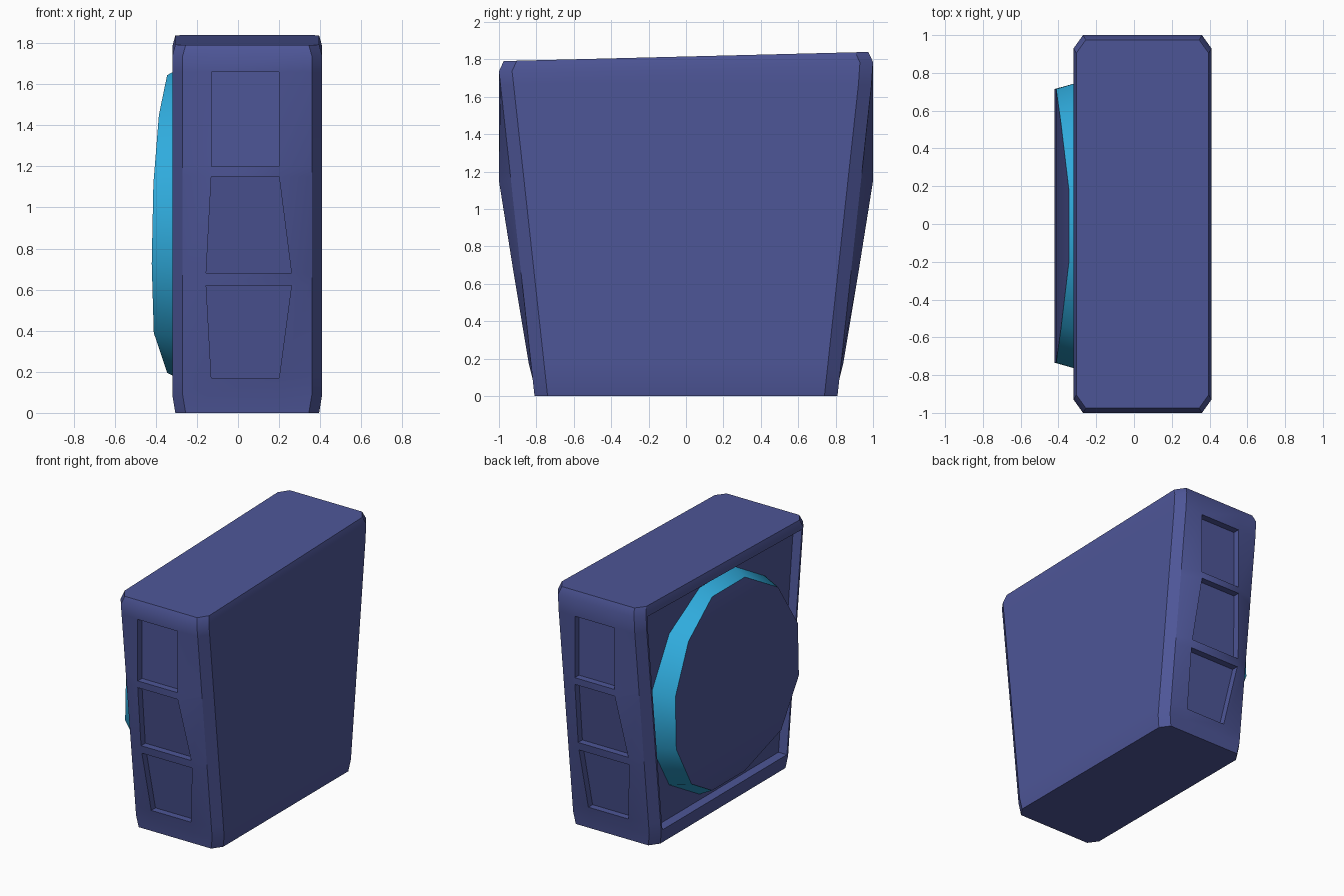
import bpy, bmesh, math

cube = bpy.data.objects.get("Cube")
if cube:
    bpy.data.objects.remove(cube, do_unlink=True)


def material(name, rgb):
    m = bpy.data.materials.new(name)
    m.use_nodes = True
    m.diffuse_color = (*rgb, 1)
    m.node_tree.nodes["Principled BSDF"].inputs["Base Color"].default_value = (*rgb, 1)
    return m


indigo = material("indigo_shell", (0.075, 0.092, 0.31))
cyan = material("cyan_rim", (0.03, 0.42, 0.74))


def finish(bm, name, mats, angle):
    bmesh.ops.recalc_face_normals(bm, faces=bm.faces)
    mesh = bpy.data.meshes.new(name)
    bm.to_mesh(mesh)
    bm.free()
    ob = bpy.data.objects.new(name, mesh)
    bpy.context.collection.objects.link(ob)
    for m in mats:
        mesh.materials.append(m)
    bpy.ops.object.select_all(action="DESELECT")
    ob.select_set(True)
    bpy.context.view_layer.objects.active = ob
    bpy.ops.object.shade_smooth_by_angle(angle=math.radians(angle))
    return ob


# Tapered housing: chamfered cross-sections whose end faces bulge at the panels
CX = 0.045                      # middle of the housing in x
NARROW, WIDE = (-0.175, 0.155), (-0.2, 0.215)
# height, end bulge (None = straight taper), panel sides
levels = [(0, None, NARROW), (0.09, None, NARROW), (0.17, 0.84, NARROW),
          (0.62, 0.915, WIDE), (0.68, 0.925, WIDE), (1.15, 1, NARROW),
          (1.2, 1, NARROW), (1.66, 1, NARROW), (1.76, None, NARROW),
          (1.815, None, NARROW)]
PANEL_ROWS = (2, 4, 6)

bm = bmesh.new()
rings = []
for i, (z, bulge, (left, right)) in enumerate(levels):
    end_level = i in (0, len(levels) - 1)
    top = i >= len(levels) - 2
    y = 0.81 + 0.19 * min(z / 1.74, 1)
    if i == len(levels) - 1:
        y = 0.975
    hx = 0.35 if end_level else 0.365
    hi = 0.30 if end_level else 0.315
    p = bulge or y
    half = [(-hx, -y + 0.07), (-hi, -y), (left, -p), (right, -p), (hi, -y), (hx, -y + 0.07)]
    outline = half + [(-a, -b) for a, b in half]
    rings.append([bm.verts.new((CX + a, b, z + (0.025 * b if top else 0)))
                  for a, b in outline])

panels, side = [], []
for i, (low, high) in enumerate(zip(rings, rings[1:])):
    for k in range(12):
        n = (k + 1) % 12
        f = bm.faces.new((low[k], low[n], high[n], high[k]))
        if k in (2, 8) and i in PANEL_ROWS:
            panels.append(f)
        if k == 11 and 0 < i < len(levels) - 2:
            side.append(f)
bm.faces.new(rings[0][::-1])
bm.faces.new(rings[-1])
bm.normal_update()

# Sunken end panels
for f in panels:
    inward = -0.05 if f.calc_center_median().y > 0 else 0.05
    new = bmesh.ops.extrude_discrete_faces(bm, faces=[f])["faces"][0]
    bmesh.ops.translate(bm, verts=new.verts, vec=(0, inward, 0))

# Sunken side behind the round cover
tray = bmesh.ops.dissolve_faces(bm, faces=side)["region"]
bm.normal_update()
bmesh.ops.inset_region(bm, faces=tray, thickness=0.015, use_even_offset=True)
floor = bmesh.ops.extrude_discrete_faces(bm, faces=tray)["faces"]
for f in floor:
    bmesh.ops.translate(bm, verts=f.verts, vec=(0.07, 0, 0))
finish(bm, "housing", [indigo], 30)

# Twelve-sided round cover, bowed from top to bottom
bm = bmesh.new()
bow = [-0.345, -0.385, -0.412, -0.42, -0.41, -0.345]


def cover_ring(radius, depths):
    ring = []
    for k in range(12):
        a = math.radians(15 + 30 * k)
        row = k if k < 6 else 11 - k
        ring.append(bm.verts.new((depths[row], -0.01 + radius * math.sin(a),
                                  0.92 + radius * math.cos(a))))
    return ring


base = cover_ring(0.80, [-0.25] * 6)
rim = cover_ring(0.75, bow)
for k in range(12):
    n = (k + 1) % 12
    bm.faces.new((base[k], base[n], rim[n], rim[k])).material_index = 1
for k in range(5):
    bm.faces.new((rim[k], rim[k + 1], rim[10 - k], rim[11 - k]))
bm.faces.new(base[::-1])
finish(bm, "round_cover", [indigo, cyan], 32)
